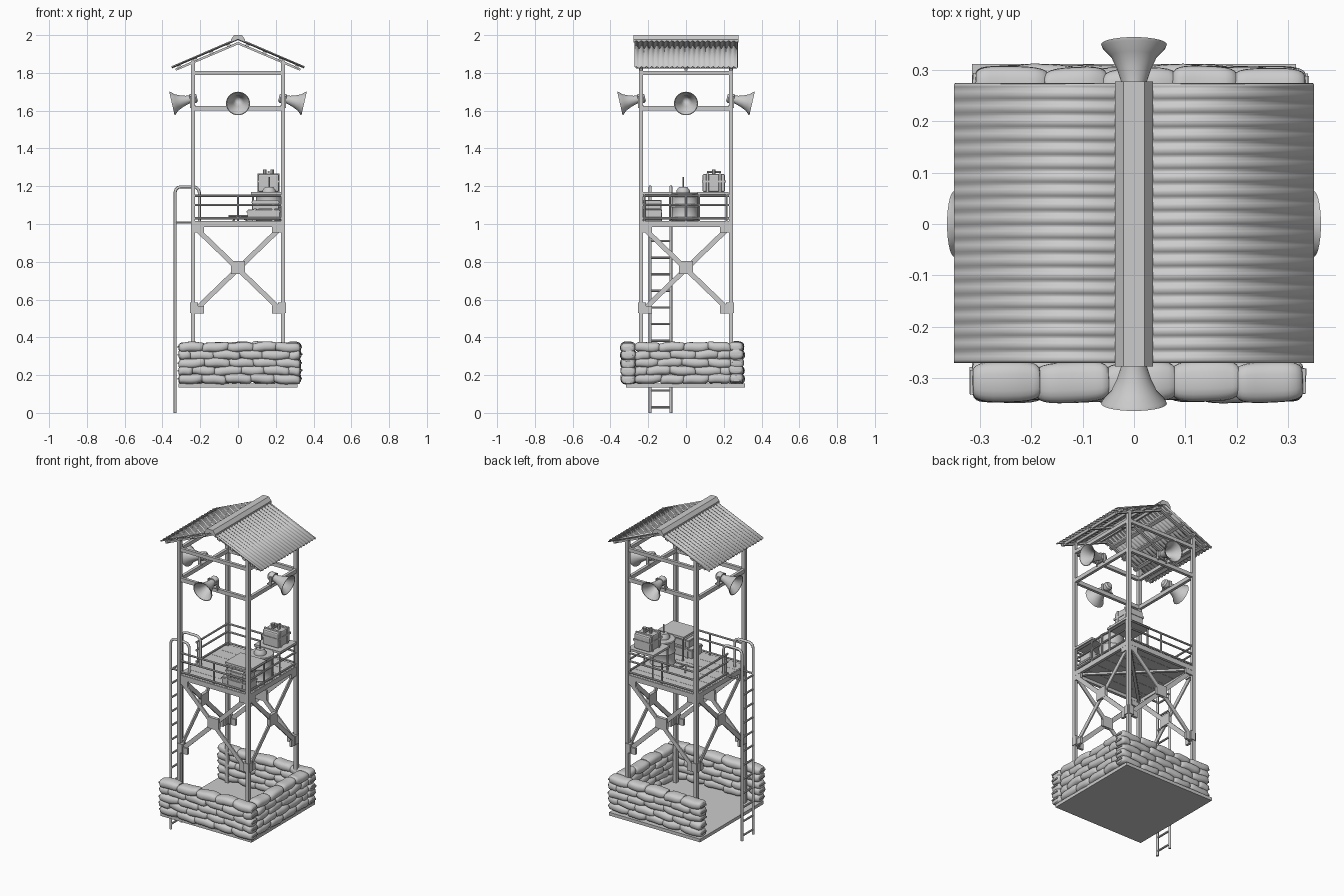
import bpy, bmesh, math, random
from mathutils import Vector, Matrix

if "Cube" in bpy.data.objects:
    bpy.data.objects.remove(bpy.data.objects["Cube"])
random.seed(4)
P = 0.238                      # post offset from the axis


def finish(name, bm, smooth=False):
    bmesh.ops.recalc_face_normals(bm, faces=bm.faces)
    me = bpy.data.meshes.new(name)
    bm.to_mesh(me)
    bm.free()
    ob = bpy.data.objects.new(name, me)
    bpy.context.collection.objects.link(ob)
    if smooth:
        bpy.ops.object.select_all(action='DESELECT')
        ob.select_set(True)
        bpy.context.view_layer.objects.active = ob
        bpy.ops.object.shade_smooth_by_angle(angle=math.radians(40))
    return ob


def add_box(bm, c, s, rot=None):
    m = Matrix.Translation(c) @ (rot or Matrix()) @ Matrix.Diagonal((*s, 1))
    bmesh.ops.create_cube(bm, size=1, matrix=m)


def box(name, c, s, bevel=0, rot=None):
    bm = bmesh.new()
    add_box(bm, c, s, rot)
    if bevel:
        bmesh.ops.bevel(bm, geom=bm.edges[:], offset=bevel, segments=2, affect='EDGES', profile=0.5)
    return finish(name, bm)


def bar(name, p, q, w, d, up=(0, 0, 1)):
    # rectangular bar from p to q, d measured along "up", w across it
    p, q = Vector(p), Vector(q)
    z = (q - p).normalized()
    x = Vector(up).cross(z).normalized()
    rot = Matrix((x, z.cross(x), z)).transposed().to_4x4()
    return box(name, (p + q) / 2, (w, d, (q - p).length), 0, rot)


def rod(name, p, q, r, n=8):
    p, q = Vector(p), Vector(q)
    bm = bmesh.new()
    m = Matrix.Translation((p + q) / 2) @ (q - p).to_track_quat('Z', 'Y').to_matrix().to_4x4()
    bmesh.ops.create_cone(bm, cap_ends=True, segments=n, radius1=r, radius2=r, depth=(q - p).length, matrix=m)
    return finish(name, bm, True)


def lathe(name, prof, m, n=28):
    # prof: (radius, height) pairs spun about local z
    bm = bmesh.new()
    rings = [[bm.verts.new(m @ Vector((r * math.cos(2 * math.pi * i / n), r * math.sin(2 * math.pi * i / n), h)))
              for i in range(n)] for r, h in prof]
    for a, b in zip(rings, rings[1:]):
        for i in range(n):
            bm.faces.new((a[i], a[(i + 1) % n], b[(i + 1) % n], b[i]))
    bmesh.ops.remove_doubles(bm, verts=bm.verts[:], dist=1e-5)
    return finish(name, bm, True)


# base slab, posts
box("base_slab", (0, -0.003, 0.145), (0.632, 0.63, 0.02))
for sx in (-1, 1):
    for sy in (-1, 1):
        box("post", (sx * P, sy * P, 1.01), (0.021, 0.021, 1.71))

# parts repeated on each of the four sides
for k in range(4):
    R = Matrix.Rotation(k * math.pi / 2, 4, 'Z')
    def T(x, y, z): return R @ Vector((x, y, z))
    out = T(0, -1, 0)
    for z, h in ((1.80, 0.022), (1.612, 0.024), (1.0, 0.03)):
        bar("ring_beam", T(-P, -P, z), T(P, -P, z), 0.018, h)
    # cross bracing with gusset plates
    for s in (-1, 1):
        bar("cross_brace", T(-s * 0.215, -P + s * 0.004, 0.555), T(s * 0.215, -P + s * 0.004, 0.97), 0.026, 0.008, out)
        for z, tz in ((0.56, 0.53), (0.96, 0.99)):
            bar("gusset_plate", T(s * 0.205, -P, min(z, tz) - 0.005), T(s * 0.205, -P, max(z, tz) + 0.005), 0.05, 0.016, out)
        bar("corner_clamp", T(s * 0.228, -P, 0.53), T(s * 0.228, -P, 0.585), 0.034, 0.03, out)
    bar("centre_plate", T(0, -P, 0.735), T(0, -P, 0.805), 0.074, 0.02, out)
    # horn loudspeaker, tilted down
    axis = (out + Vector((0, 0, -0.23))).normalized()
    M = Matrix.Translation(T(0, -0.35, 1.638)) @ (-axis).to_track_quat('Z', 'Y').to_matrix().to_4x4()
    lathe("speaker_horn", [(0, 0.085), (0.012, 0.083), (0.019, 0.075), (0.028, 0.05), (0.04, 0.022), (0.060, 0.0),
                           (0.064, 0.0), (0.062, 0.006), (0.045, 0.024), (0.033, 0.05), (0.024, 0.078),
                           (0.02, 0.098), (0.026, 0.1), (0.026, 0.128), (0.018, 0.137), (0, 0.137)], M)
    for s in (-1, 1):
        bar("speaker_bracket", T(s * 0.03, -0.245, 1.615), T(s * 0.03, -0.245, 1.675), 0.006, 0.016, out)
    rod("speaker_pivot", T(-0.033, -0.245, 1.665), T(0.033, -0.245, 1.665), 0.006)
    bar("speaker_foot", T(-0.033, -0.24, 1.627), T(0.033, -0.24, 1.627), 0.03, 0.006)
    # guard rails, left side open at the ladder
    for z in (1.03, 1.10, 1.15):
        if k == 3:
            rod("guard_rail", (-P, -0.075, z), (-P, P, z), 0.006)
        else:
            rod("guard_rail", T(-P, -P, z), T(P, -P, z), 0.006)
    rod("rail_upright", T(0.06 if k == 3 else 0, -P, 1.0), T(0.06 if k == 3 else 0, -P, 1.15), 0.005)

# platform planks and the bracing below
for i in range(6):
    box("floor_plank", (0, -0.2 + i * 0.08, 1.01), (0.48, 0.0785, 0.012))
for s in (-1, 1):
    bar("under_brace", (-P, -s * P, 0.994 - s * 0.003), (P, s * P, 0.994 - s * 0.003), 0.018, 0.012)

# roof: corrugated sheets, purlins, rafters, ridge cap
def roof_z(x): return 1.98 - 0.43 * abs(x)
for s in (-1, 1):
    bm = bmesh.new()
    n = 100
    grid = [[bm.verts.new((s * x, -0.27 + 0.543 * i / n, roof_z(x) + 0.004 * math.sin(i / n * 2 * math.pi * 20)))
             for x in (0.0, 0.35)] for i in range(n + 1)]
    for a, b in zip(grid, grid[1:]):
        bm.faces.new((a[0], a[1], b[1], b[0]))
    sheet = finish("roof_sheet", bm, True)
    mod = sheet.modifiers.new("thickness", 'SOLIDIFY')
    mod.thickness, mod.offset = 0.005, 0
    tilt = Matrix.Rotation(s * math.atan(0.43), 4, 'Y')
    for x in (0.05, 0.14, 0.225, 0.31):
        box("purlin", (s * x, 0, roof_z(x) - 0.013), (0.02, 0.53, 0.014), 0, tilt)
    for y in (-P, 0, P):
        bar("rafter", (0, y, 1.957), (s * 0.33, y, roof_z(0.33) - 0.021), 0.016, 0.012)
bm = bmesh.new()
prof = [(-0.037, 1.958), (-0.037, 1.975), (-0.02, 1.997), (0.02, 1.997), (0.037, 1.975), (0.037, 1.958), (0, 1.975)]
cap = bm.faces.new([bm.verts.new((x, -0.278, z + 0.003)) for x, z in prof])
ext = bmesh.ops.extrude_face_region(bm, geom=[cap])
bmesh.ops.translate(bm, vec=(0, 0.556, 0), verts=[v for v in ext['geom'] if isinstance(v, bmesh.types.BMVert)])
finish("ridge_cap", bm)

# ladder: two rails arching over onto the platform, and rungs
for y in (-0.19, -0.08):
    arc = lambda cx, a0: [(cx + 0.03 * math.cos(math.radians(a)), 1.167 + 0.03 * math.sin(math.radians(a)))
                          for a in (a0, a0 - 30, a0 - 60, a0 - 90)]
    pts = [(-0.333, 0.0)] + arc(-0.303, 180) + arc(-0.235, 90) + [(-0.205, 1.0)]
    cu = bpy.data.curves.new("ladder_rail", 'CURVE')
    cu.dimensions, cu.bevel_depth, cu.bevel_resolution, cu.use_fill_caps = '3D', 0.008, 2, True
    sp = cu.splines.new('POLY')
    sp.points.add(len(pts) - 1)
    for p, (x, z) in zip(sp.points, pts):
        p.co = (x, y, z, 1)
    bpy.context.collection.objects.link(bpy.data.objects.new("ladder_rail", cu))
    rod("ladder_tie", (-0.333, y, 1.008), (-0.23, y, 1.008), 0.006)
for i in range(12):
    z = 0.03 + i * 0.088
    rod("ladder_rung", (-0.333, -0.19, z), (-0.333, -0.08, z), 0.006)

# sandbag walls on front, right and back
def sandbag(c, length, depth, height, yaw):
    bm = bmesh.new()
    bmesh.ops.create_uvsphere(bm, u_segments=20, v_segments=12, radius=1,
                              matrix=Matrix.Rotation(math.pi / 2, 4, 'Y'))
    pw = lambda v, e: math.copysign(abs(v) ** e, v)
    sag, ph = random.uniform(-0.006, 0.006), random.uniform(0, 6)
    for v in bm.verts:
        x, y, z = v.co
        r = math.hypot(y, z) or 1e-6
        f = r ** 0.45 / r
        v.co = (pw(x, 0.7) * length / 2, pw(y * f, 0.75) * depth / 2,
                pw(z * f, 0.8) * height / 2 + sag * x + 0.002 * math.sin(5 * x + ph))
    for s in (-1, 1):   # stitched end tabs
        add_box(bm, (s * length * 0.49, 0, 0), (0.012, depth * 0.6, 0.008))
    bm.transform(Matrix.Translation(c) @ Matrix.Rotation(yaw, 4, 'Z') @ Matrix.Rotation(random.uniform(-.05, .05), 4, 'X'))
    finish("sandbag", bm, True)

for a, b in (((-0.31, -0.305), (0.325, -0.305)), ((0.292, -0.265), (0.292, 0.235)), ((-0.305, 0.268), (0.33, 0.268))):
    a, b = Vector((*a, 0)), Vector((*b, 0))
    d = (b - a).normalized()
    L = (b - a).length
    for row in range(5):
        cuts = [0.0]
        step = L / round(L / 0.14)
        t = step * (0.5 if row % 2 else 1)
        while t < L - 0.03:
            cuts.append(t + random.uniform(-0.012, 0.012))
            t += step
        cuts.append(L)
        for u, v in zip(cuts, cuts[1:]):
            c = a + d * (u + v) / 2 + d.cross(Vector((0, 0, 1))) * random.uniform(-0.004, 0.004)
            c.z = 0.181 + row * 0.042 + random.uniform(-0.003, 0.003)
            sandbag(c, v - u + 0.01, 0.08, 0.054, math.atan2(d.y, d.x) + random.uniform(-0.05, 0.05))

# tables along the right side
for y0, y1 in ((-0.23, -0.075), (0.06, 0.225)):
    box("table_top", (0.16, (y0 + y1) / 2, 1.163), (0.18, y1 - y0, 0.014))
    for x in (0.08, 0.24):
        for y in (y0 + 0.01, y1 - 0.01):
            rod("table_leg", (x, y, 1.015), (x, y, 1.158), 0.005)

# crates under the front table
for cx, z, sx, sy, h in ((0.135, 1.047, 0.17, 0.1, 0.058), (0.145, 1.102, 0.14, 0.09, 0.046)):
    box("crate", (cx, -0.18, z), (sx, sy, h), 0.003)
    box("crate_lid", (cx, -0.18, z + h * 0.3), (sx + 0.008, sy + 0.008, 0.008))
    for s in (-1, 1):
        box("crate_strap", (cx + s * sx * 0.3, -0.18, z), (0.012, sy + 0.008, h + 0.004))

# drum with a small instrument on its lid
lathe("drum", [(0, 0), (0.07, 0), (0.074, 0.005), (0.07, 0.012), (0.07, 0.07), (0.073, 0.075), (0.07, 0.08),
               (0.07, 0.138), (0.074, 0.146), (0.07, 0.15), (0, 0.15)], Matrix.Translation((0.165, -0.005, 1.016)))
lathe("instrument", [(0, 0), (0.035, 0), (0.035, 0.012), (0.022, 0.03), (0, 0.03)],
      Matrix.Translation((0.165, -0.015, 1.166)))
rod("instrument_stem", (0.165, -0.015, 1.19), (0.165, -0.015, 1.25), 0.004)

# radio pack on the rear table
box("radio_pack", (0.162, 0.147, 1.217), (0.11, 0.12, 0.094), 0.008)
for s in (-1, 1):
    box("pack_strap", (0.162, 0.147 + s * 0.033, 1.217), (0.118, 0.014, 0.102), 0.003)
    rod("pack_knob", (0.162 + s * 0.02, 0.147, 1.26), (0.162 + s * 0.02, 0.147, 1.288), 0.009)
box("pack_band", (0.162, 0.147, 1.225), (0.117, 0.127, 0.012))
rod("pack_handle", (0.162, 0.11, 1.275), (0.162, 0.185, 1.275), 0.006)

# low tripod on the floor
for i in range(3):
    a = i * 2 * math.pi / 3
    rod("tripod_leg", (0, 0, 1.045), (0.05 * math.cos(a), 0.05 * math.sin(a), 1.017), 0.004)
rod("tripod_bar", (-0.05, 0, 1.042), (0.07, 0, 1.042), 0.005)
